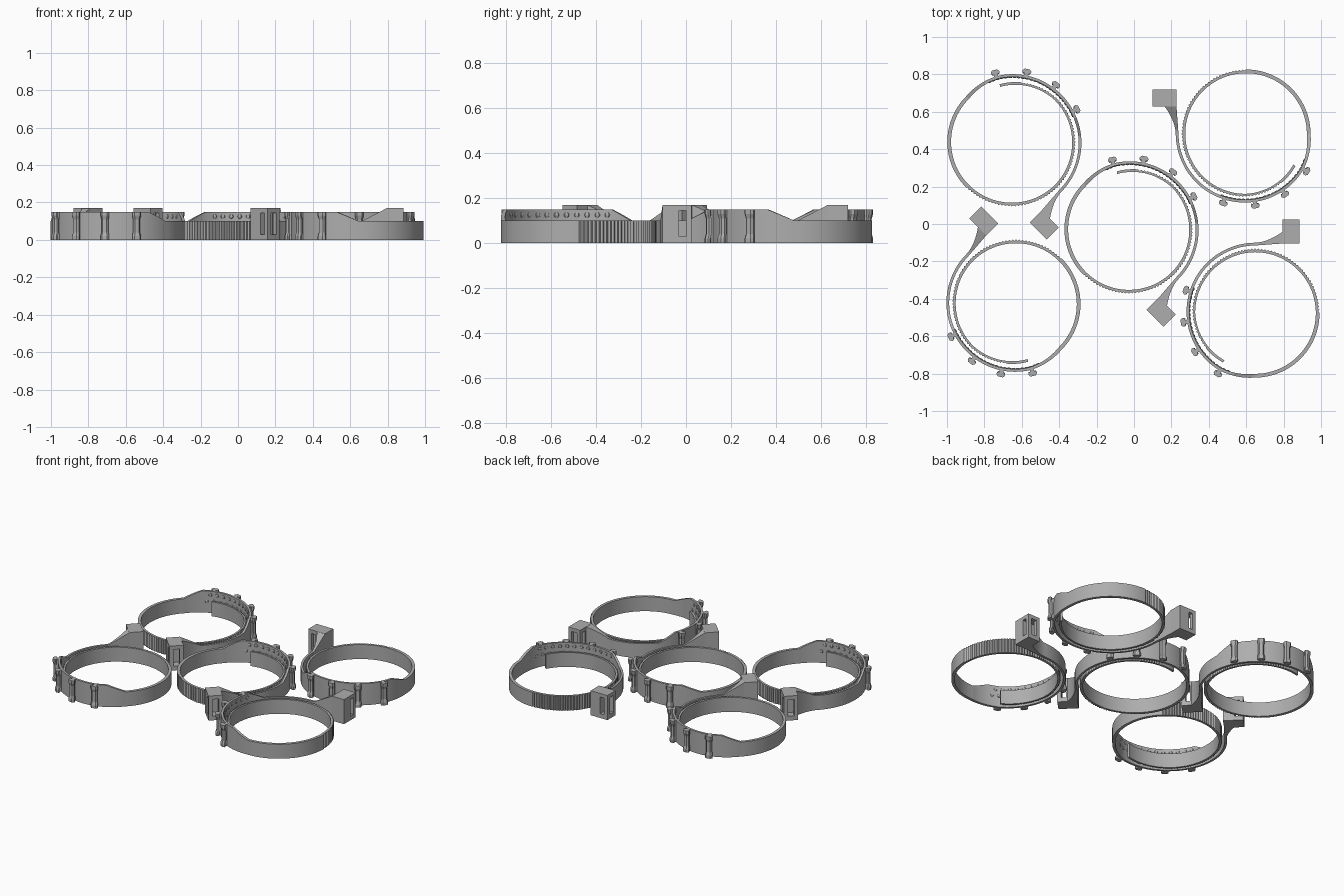
import bpy, bmesh, math
from mathutils import Matrix, Vector

cube = bpy.data.objects.get("Cube")
if cube:
    bpy.data.objects.remove(cube, do_unlink=True)

grey = bpy.data.materials.new("mid grey")
grey.use_nodes = True
COLOUR = (0.42, 0.42, 0.42, 1)
grey.diffuse_color = COLOUR
grey.node_tree.nodes["Principled BSDF"].inputs["Base Color"].default_value = COLOUR


def interp(x, table):
    """Piecewise linear lookup, with keys running downwards."""
    for (x0, y0), (x1, y1) in zip(table, table[1:]):
        if x >= x1:
            return y0 + (y1 - y0) * min(1, (x0 - x) / (x0 - x1))
    return table[-1][1]


def loft(bm, sections):
    """Skin a closed solid over rings of points."""
    rings = [[bm.verts.new(p) for p in s] for s in sections]
    n = len(rings[0])
    for a, b in zip(rings, rings[1:]):
        for i in range(n):
            j = (i + 1) % n
            bm.faces.new((a[i], a[j], b[j], b[i]))
    bm.faces.new(rings[0][::-1])
    bm.faces.new(rings[-1])


def finish(bm, name):
    bmesh.ops.recalc_face_normals(bm, faces=bm.faces[:])
    mesh = bpy.data.meshes.new(name)
    bm.to_mesh(mesh)
    bm.free()
    mesh.materials.append(grey)
    return mesh


def polar(r, deg, z=0.0):
    a = math.radians(deg)
    return Vector((r * math.cos(a), r * math.sin(a), z))


# Spiral strip: outer radius, thickness and height along the unwound angle
RADIUS = [(237, .315), (180, .336), (90, .345), (-90, .345), (-123, .361),
          (-180, .366), (-225, .372), (-270, .376)]
THICK = [(237, .014), (90, .02), (-90, .02), (-123, .015), (-270, .015)]
HEIGHT = [(237, .1), (-90, .1), (-110, .15), (-204, .15), (-220, .1), (-270, .1)]


def make_band():
    bm = bmesh.new()
    sections = []
    for i in range(339):
        t = 237 - i * 1.5
        outer = interp(t, RADIUS)
        inner = outer - interp(t, THICK)
        if 0 < t < 215 and i % 2:      # ratchet teeth
            outer -= .007
        top = interp(t, HEIGHT)
        sections.append([polar(inner, t), polar(outer, t),
                         polar(outer, t, top), polar(inner, t, top)])
    # flared arm, rising to the clasp
    for k in range(1, 9):
        f = k / 8
        x, lo, hi = .149 * f, .361 + .011 * f, .376 + .06 * f ** 1.8
        top = .1 + .07 * max(0, f - .1) / .9
        sections.append([(x, lo, 0), (x, hi, 0), (x, hi, top), (x, lo, top)])
    loft(bm, sections)
    return finish(bm, "ring_band")


# Outer lugs: mushroom section, slightly waisted at mid height
def make_lugs():
    bm = bmesh.new()
    half = [(-.006, .011), (.01, .011), (.014, .022), (.024, .024), (.035, .014)]
    for k in range(4):
        ang = 161.7 + 25.6 * k
        base = interp(ang - 360, RADIUS)
        rot = Matrix.Rotation(math.radians(ang), 3, 'Z')
        sections = []
        for z, s in ((0, 1), (.02, 1), (.04, .8), (.11, .8), (.13, 1), (.15, 1)):
            side = [(r if r < .012 else r - (1 - s) * .03, w * s) for r, w in half]
            outline = side + [(r, -w) for r, w in reversed(side)]
            sections.append([rot @ Vector((base + r, w, z)) for r, w in outline])
        loft(bm, sections)
    return finish(bm, "lugs")


# Small grip bumps on the inner face of the raised band
def make_bumps():
    bm = bmesh.new()
    for row, z in enumerate((.125, .08)):
        for k in range(12):
            ang = 159 + 7.5 * k + 3.7 * row
            r = interp(ang - 360, RADIUS) - .015
            m = (Matrix.Translation(polar(r, ang, z))
                 @ Matrix.Rotation(math.radians(ang), 4, 'Z')
                 @ Matrix.Diagonal((.006, .012, .012, 1)))
            bmesh.ops.create_uvsphere(bm, u_segments=8, v_segments=6, radius=1, matrix=m)
    return finish(bm, "grip_bumps")


def block(lo, hi, name):
    bm = bmesh.new()
    lo, hi = Vector(lo), Vector(hi)
    m = Matrix.Translation((lo + hi) / 2) @ Matrix.Diagonal((*(hi - lo), 1))
    bmesh.ops.create_cube(bm, size=1, matrix=m)
    return finish(bm, name)


def place(mesh, name):
    obj = bpy.data.objects.new(name, mesh)
    bpy.context.scene.collection.objects.link(obj)
    return obj


# Clasp block with a through slot and an outward pocket
def make_clasp():
    body = place(block((.147, .372, 0), (.238, .5, .17), "clasp_body"), "clasp_body")
    cutters = [place(block((.1, .445, .03), (.3, .475, .145), "slot"), "slot_cutter"),
               place(block((.172, .46, .03), (.212, .6, .145), "pocket"), "pocket_cutter")]
    for c in cutters:
        c.hide_render = True
        mod = body.modifiers.new("cut", 'BOOLEAN')
        mod.operation, mod.solver, mod.object = 'DIFFERENCE', 'EXACT', c
    bpy.context.view_layer.update()
    graph = bpy.context.evaluated_depsgraph_get()
    mesh = bpy.data.meshes.new_from_object(body.evaluated_get(graph))
    for o in cutters + [body]:
        bpy.data.objects.remove(o, do_unlink=True)
    return mesh


parts = {"ring_band": make_band(), "lugs": make_lugs(),
         "grip_bumps": make_bumps(), "clasp": make_clasp()}

# Five identical adjustable rings
LAYOUT = {"centre": (-.027, -.027, -135), "back_right": (-.653, .439, -135),
          "back_left": (.599, .481, 90), "front_left": (.647, -.476, 0),
          "front_right": (-.631, -.428, 45)}
for spot, (x, y, turn) in LAYOUT.items():
    for part, mesh in parts.items():
        obj = place(mesh, f"{spot}_{part}")
        obj.location = (x, y, 0)
        obj.rotation_euler.z = math.radians(turn)

# Smooth the curved walls, keeping edges sharp
for part in ("ring_band", "grip_bumps"):
    obj = bpy.data.objects["centre_" + part]
    bpy.ops.object.select_all(action='DESELECT')
    obj.select_set(True)
    bpy.context.view_layer.objects.active = obj
    for other in bpy.data.objects:
        if other is not obj and other.data == obj.data:
            other.select_set(False)
    for poly in obj.data.polygons:
        poly.use_smooth = True
    obj.data.set_sharp_from_angle(angle=math.radians(30))
